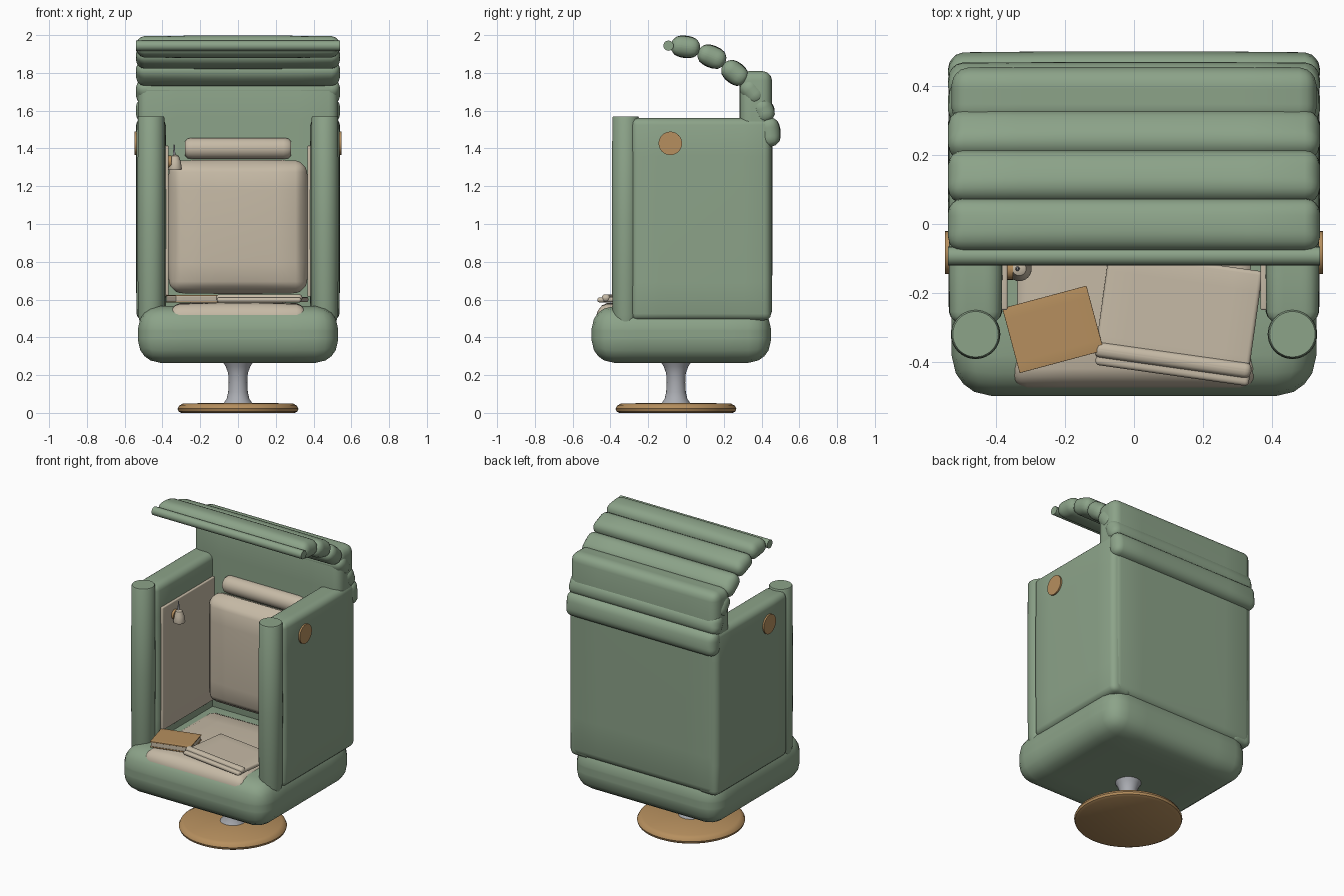
import bpy, bmesh, math
from mathutils import Matrix, Vector

if "Cube" in bpy.data.objects:
    bpy.data.objects.remove(bpy.data.objects["Cube"])


def material(name, rgb):
    m = bpy.data.materials.new(name)
    m.diffuse_color = (*rgb, 1)
    m.use_nodes = True
    m.node_tree.nodes["Principled BSDF"].inputs["Base Color"].default_value = m.diffuse_color
    return m


GREEN = material("sage_green", (0.262, 0.366, 0.250))
BEIGE = material("linen_beige", (0.565, 0.491, 0.381))
WOOD = material("warm_wood", (0.468, 0.275, 0.112))
METAL = material("soft_grey", (0.402, 0.413, 0.445))


def finish(bm, name, mat, matrix):
    bmesh.ops.transform(bm, matrix=matrix, verts=bm.verts)
    bmesh.ops.recalc_face_normals(bm, faces=bm.faces)
    mesh = bpy.data.meshes.new(name)
    bm.to_mesh(mesh)
    bm.free()
    mesh.materials.append(mat)
    ob = bpy.data.objects.new(name, mesh)
    bpy.context.collection.objects.link(ob)
    bpy.context.view_layer.objects.active = ob
    ob.select_set(True)
    bpy.ops.object.shade_smooth_by_angle(angle=math.radians(40))
    ob.select_set(False)
    return ob


def pillow(name, mat, center, size, r, puff=(0, 0, 0), rot=(0, 'X')):
    """Rounded box; puff swells the faces along each axis."""
    bm = bmesh.new()
    bmesh.ops.create_cube(bm, size=2)
    bmesh.ops.subdivide_edges(bm, edges=bm.edges[:], cuts=9, use_grid_fill=True)
    half = [s / 2 for s in size]
    for v in bm.verts:
        t = v.co.copy()
        q, d = Vector(), Vector()
        for i in range(3):
            u, sign, inner = abs(t[i]), math.copysign(1, t[i]), half[i] - r
            q[i] = sign * inner * min(u / 0.6, 1)
            d[i] = sign * r * max(u - 0.6, 0) / 0.4
        p = q + d.normalized() * r
        for i in range(3):
            j, k = (i + 1) % 3, (i + 2) % 3
            p[i] += puff[i] * t[i] * (1 - t[j] ** 2) * (1 - t[k] ** 2)
        v.co = p
    m = Matrix.Translation(center) @ Matrix.Rotation(math.radians(rot[0]), 4, rot[1])
    return finish(bm, name, mat, m)


def lathe(name, mat, center, profile, axis='Z', steps=40):
    """Spin (radius, height) points round an axis."""
    bm = bmesh.new()
    vs = [bm.verts.new((a, 0, h)) for a, h in profile]
    es = [bm.edges.new(e) for e in zip(vs, vs[1:])]
    bmesh.ops.spin(bm, geom=vs + es, cent=(0, 0, 0), axis=(0, 0, 1),
                   angle=2 * math.pi, steps=steps)
    bmesh.ops.remove_doubles(bm, verts=bm.verts, dist=1e-5)
    turn = Matrix.Rotation(math.pi / 2, 4, 'Y') if axis == 'X' else Matrix()
    return finish(bm, name, mat, Matrix.Translation(center) @ turn)


# Swivel foot and stem
lathe("foot_disc", WOOD, (0, -0.053, 0),
      [(0, 0), (0.30, 0), (0.315, 0.008), (0.32, 0.022), (0.312, 0.038),
       (0.29, 0.05), (0, 0.054)], steps=56)
lathe("stem", METAL, (0, -0.053, 0),
      [(0, 0.04), (0.077, 0.05), (0.06, 0.075), (0.052, 0.11), (0.049, 0.16),
       (0.052, 0.21), (0.065, 0.245), (0.08, 0.27), (0, 0.27)])

# Padded base and shell
pillow("base_cushion", GREEN, (0, -0.025, 0.415), (1.06, 0.95, 0.30), 0.12)
pillow("back_wall", GREEN, (0, 0.37, 1.15), (1.06, 0.165, 1.32), 0.05, (0, 0.005, 0))
for s, side in ((-1, "left"), (1, "right")):
    pillow(side + "_wall", GREEN, (s * 0.46, 0.08, 1.025), (0.145, 0.74, 1.07), 0.035,
           (0.008, 0, 0))
    lathe(side + "_front_post", GREEN, (s * 0.46, -0.32, 0),
          [(0, 0.44), (0.05, 0.44), (0.07, 0.52), (0.072, 1.0), (0.07, 1.563),
           (0.066, 1.57), (0, 1.57)])
    pillow(side + "_liner", BEIGE, (s * 0.377, 0.03, 1.015), (0.02, 0.56, 0.80), 0.006)
    lathe(side + "_wood_disc", WOOD, (s * 0.536, -0.083, 1.427),
          [(0, -0.012), (0.062, -0.012), (0.062, 0.012), (0, 0.012)], 'X')

# Ribbed canopy: centre y, centre z, length, tilt
ribs = [(-0.003, 1.938, 0.155, -7), (0.137, 1.886, 0.155, -22),
        (0.258, 1.800, 0.150, -38), (0.350, 1.700, 0.140, -51),
        (0.410, 1.600, 0.130, -67), (0.442, 1.487, 0.155, -84)]
for i, (y, z, length, tilt) in enumerate(ribs):
    pillow(f"canopy_rib_{i + 1}", GREEN, (0, y, z), (1.08, length, 0.098), 0.044,
           (0, 0, 0.01), (tilt, 'X'))
lathe("canopy_front_tube", GREEN, (0, -0.093, 1.944),
      [(0, -0.54), (0.027, -0.54), (0.027, 0.54), (0, 0.54)], 'X', 20)

# Inner cushions
pillow("seat_cushion", BEIGE, (0, -0.115, 0.508), (0.73, 0.72, 0.12), 0.055, (0, 0, 0.02))
pillow("back_cushion", BEIGE, (0, 0.25, 0.985), (0.72, 0.13, 0.69), 0.055, (0.01, 0.03, 0.01))
lathe("head_bolster", BEIGE, (0, 0.275, 1.40),
      [(0, -0.28), (0.04, -0.28), (0.053, -0.265), (0.056, -0.24), (0.056, 0.24),
       (0.053, 0.265), (0.04, 0.28), (0, 0.28)], 'X', 28)

# Folded blanket with a rolled front edge
pillow("blanket", BEIGE, (0.13, -0.26, 0.60), (0.45, 0.31, 0.028), 0.012, rot=(-8, 'Z'))
pillow("blanket_fold", BEIGE, (0.113, -0.395, 0.608), (0.46, 0.045, 0.04), 0.019, rot=(-8, 'Z'))
pillow("blanket_lower_fold", BEIGE, (0.112, -0.42, 0.598), (0.45, 0.04, 0.026), 0.012, rot=(-8, 'Z'))

# Book: pages between two covers
for name, mat, z, h, shrink in (("book_back_cover", WOOD, 0.588, 0.006, 0),
                                ("book_pages", BEIGE, 0.604, 0.028, 0.008),
                                ("book_front_cover", WOOD, 0.621, 0.006, 0)):
    pillow(name, mat, (-0.235, -0.306, z), (0.253 - shrink, 0.195 - shrink, h), 0.001,
           rot=(15, 'Z'))

# Reading lamp on the left liner
lathe("lamp_shade", BEIGE, (-0.333, -0.13, 0),
      [(0, 1.293), (0.034, 1.287), (0.036, 1.295), (0.03, 1.33), (0.02, 1.36), (0, 1.37)], steps=24)
lathe("lamp_stalk", METAL, (-0.338, -0.13, 0),
      [(0, 1.36), (0.007, 1.36), (0.003, 1.42), (0, 1.42)], steps=12)
lathe("lamp_wall_plate", WOOD, (-0.362, -0.13, 1.33),
      [(0, -0.012), (0.032, -0.012), (0.032, 0.01), (0, 0.012)], 'X', 24)
